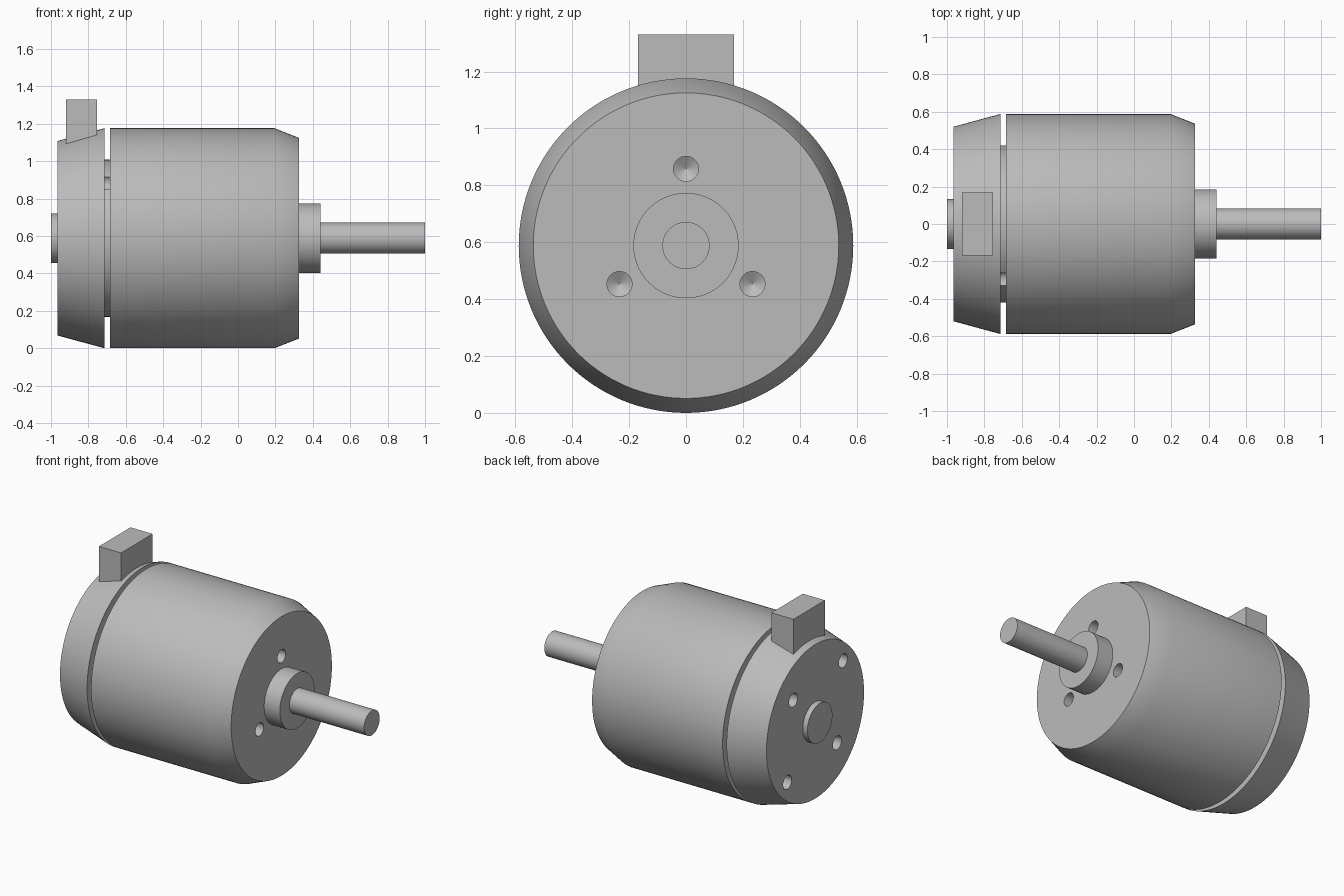
import bpy, bmesh, math
from mathutils import Vector

AXIS_Z = 0.588   # height of the shaft axis

old = bpy.data.objects.get("Cube")
if old:
    bpy.data.objects.remove(old)

grey = bpy.data.materials.new("machined_grey")
grey.use_nodes = True
colour = (0.5, 0.5, 0.5, 1)
grey.diffuse_color = colour
grey.node_tree.nodes["Principled BSDF"].inputs["Base Color"].default_value = colour


def make_object(name, bm):
    bmesh.ops.recalc_face_normals(bm, faces=bm.faces)
    mesh = bpy.data.meshes.new(name)
    bm.to_mesh(mesh)
    bm.free()
    mesh.materials.append(grey)
    obj = bpy.data.objects.new(name, mesh)
    bpy.context.collection.objects.link(obj)
    return obj


def lathe(name, profile, y=0.0, z=AXIS_Z, steps=128):
    """Turn an (x, radius) profile around a line parallel to x."""
    bm = bmesh.new()
    points = [(profile[0][0], 0), *profile, (profile[-1][0], 0)]
    verts = [bm.verts.new((x, y, z + r)) for x, r in points]
    edges = [bm.edges.new(pair) for pair in zip(verts, verts[1:])]
    bmesh.ops.spin(bm, geom=verts + edges, cent=(0, y, z), axis=(1, 0, 0),
                   angle=math.tau, steps=steps)
    bmesh.ops.remove_doubles(bm, verts=bm.verts, dist=1e-5)
    return make_object(name, bm)


def select(obj):
    bpy.ops.object.select_all(action="DESELECT")
    obj.select_set(True)
    bpy.context.view_layer.objects.active = obj


def drill(obj, face_x, tip_x, radius, places):
    """Cut cone-ended holes at (distance, degrees from the top towards +y)."""
    way = 1 if tip_x > face_x else -1
    for dist, deg in places:
        a = math.radians(deg)
        bit = lathe("drill_bit",
                    [(face_x - way * 0.05, radius), (tip_x - way * radius * 0.6, radius),
                     (tip_x, 0.0001)],
                    dist * math.sin(a), AXIS_Z + dist * math.cos(a), 32)
        bit.hide_render = True
        select(obj)
        mod = obj.modifiers.new("hole", "BOOLEAN")
        mod.operation = "DIFFERENCE"
        mod.solver = "EXACT"
        mod.object = bit
        bpy.ops.object.modifier_apply(modifier=mod.name)
        bpy.data.objects.remove(bit)


# Turned parts
can = lathe("rotor_can", [(-0.685, 0.588), (0.195, 0.588), (0.325, 0.537)])
collar = lathe("front_collar", [(0.30, 0.185), (0.442, 0.185)])
shaft = lathe("shaft", [(0.42, 0.083), (1.0, 0.083)])
core = lathe("stator_core", [(-0.75, 0.42), (-0.65, 0.42)])
bell = lathe("end_bell", [(-0.965, 0.52), (-0.715, 0.588)])
boss = lathe("rear_boss", [(-1.0, 0.133), (-0.94, 0.133)])

# Three front holes, four mounting holes on two bolt circles at the back
drill(can, 0.325, 0.18, 0.044, [(0.27, d) for d in (0, 120, 240)])
mounts = [(0.42, -45), (0.42, 135), (0.33, 45), (0.33, 225)]
for part in (bell, core, can):
    drill(part, -0.965, -0.63, 0.046, mounts)

for part in (can, collar, shaft, core, bell, boss):
    select(part)
    bpy.ops.object.shade_smooth_by_angle(angle=math.radians(30))

# Cable outlet block on top of the end bell
bm = bmesh.new()
bmesh.ops.create_cube(bm, size=1)
bmesh.ops.scale(bm, vec=(0.165, 0.336, 0.28), verts=bm.verts)
bmesh.ops.translate(bm, vec=Vector((-0.8375, 0, 1.19)), verts=bm.verts)
make_object("cable_block", bm)
